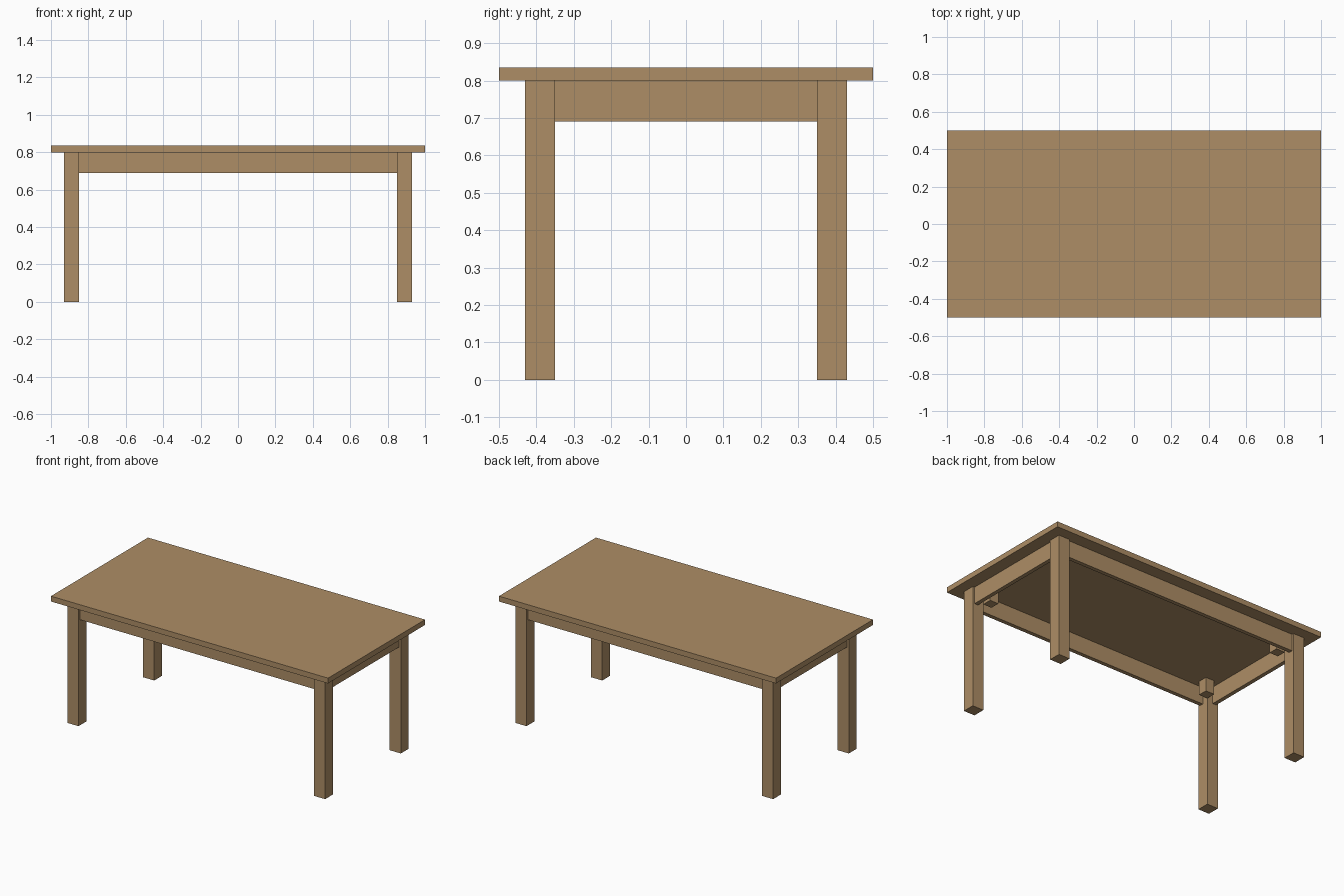
import bpy

cube = bpy.data.objects.get("Cube")
if cube:
    bpy.data.objects.remove(cube, do_unlink=True)

# Single wood colour
wood = bpy.data.materials.new("light_brown_wood")
wood.use_nodes = True
colour = (0.42, 0.27, 0.133, 1)
wood.diffuse_color = colour
wood.node_tree.nodes["Principled BSDF"].inputs["Base Color"].default_value = colour

TOP_Z, TOP_THICK = 0.8, 0.035     # underside and thickness of the top
LEG_X, LEG_Y, LEG = 0.89, 0.39, 0.08
APRON_Z, APRON_THICK, RECESS = 0.69, 0.026, 0.013
BLOCK_Z, BLOCK = 0.71, 0.062


def box(name, x, y, width, depth, bottom, top):
    """Add a box centred on x, y between two heights."""
    bpy.ops.mesh.primitive_cube_add(size=1, location=(x, y, (bottom + top) / 2))
    ob = bpy.context.object
    ob.name = name
    ob.scale = (width, depth, top - bottom)
    bpy.ops.object.transform_apply(location=False, rotation=False, scale=True)
    ob.data.materials.append(wood)
    return ob


box("table_top", 0, 0, 2, 1, TOP_Z, TOP_Z + TOP_THICK)

inner_x, inner_y = LEG_X - LEG / 2, LEG_Y - LEG / 2
apron_offset = LEG / 2 - RECESS - APRON_THICK / 2

# Legs, with a corner block tucked inside each one
for side, sx in (("left", 1), ("right", -1)):
    for end, sy in (("front", -1), ("back", 1)):
        box(f"{end}_{side}_leg", sx * LEG_X, sy * LEG_Y, LEG, LEG, 0, TOP_Z)
        box(f"{end}_{side}_corner_block",
            sx * (inner_x - BLOCK / 2), sy * (inner_y - BLOCK / 2),
            BLOCK, BLOCK, BLOCK_Z, TOP_Z)

# Aprons between the legs, set back from their outer faces
for name, s in (("front", -1), ("back", 1)):
    box(f"{name}_apron", 0, s * (LEG_Y + apron_offset),
        2 * inner_x, APRON_THICK, APRON_Z, TOP_Z)
for name, s in (("left", 1), ("right", -1)):
    box(f"{name}_apron", s * (LEG_X + apron_offset), 0,
        APRON_THICK, 2 * inner_y, APRON_Z, TOP_Z)
